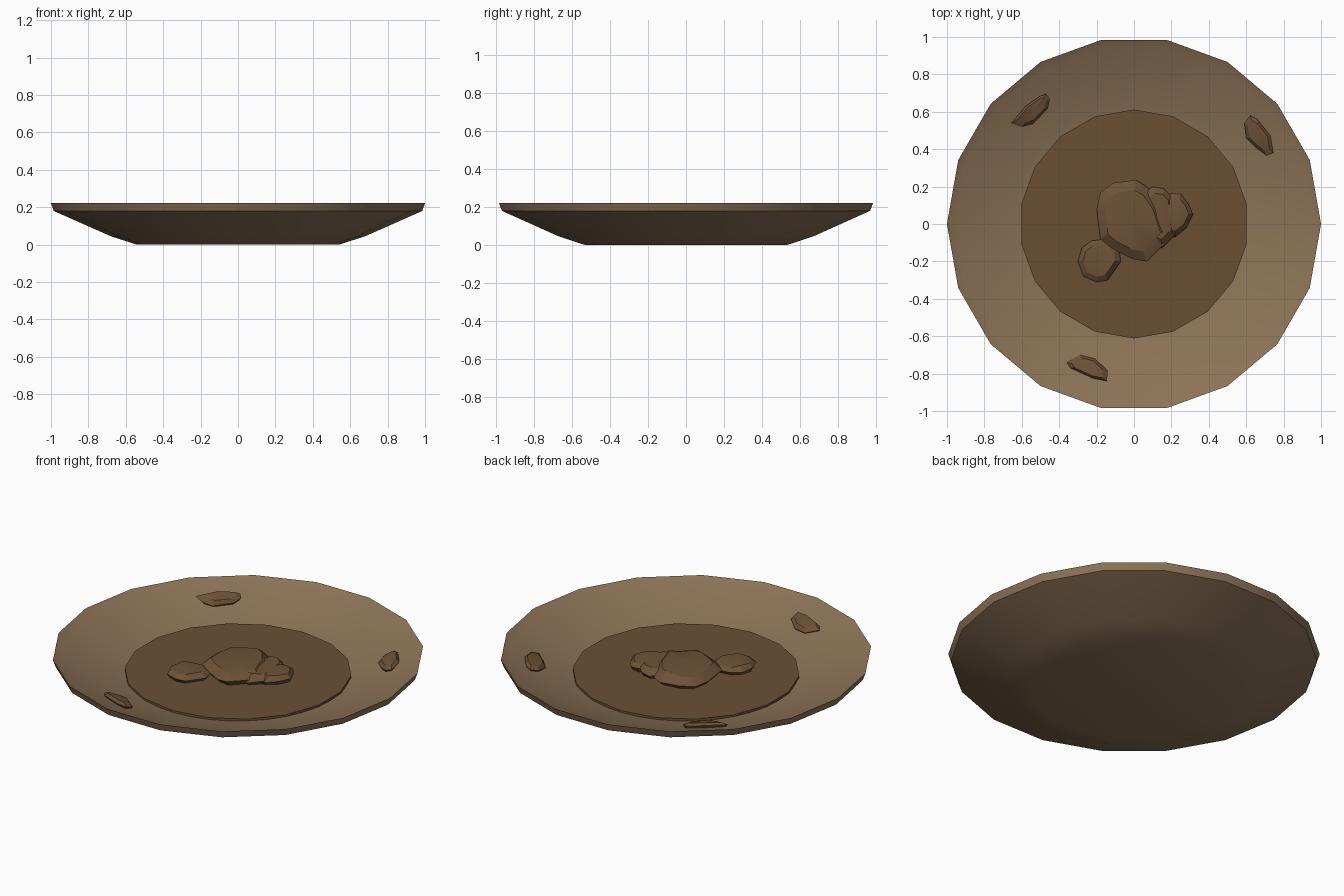
import bpy, bmesh, math, random
from mathutils import Vector

random.seed(4)
SIDES = 18
FLOOR = 0.115                      # height of the gravy surface

cube = bpy.data.objects.get("Cube")
if cube:
    bpy.data.objects.remove(cube, do_unlink=True)


def material(name, colour):
    m = bpy.data.materials.new(name)
    m.use_nodes = True
    m.diffuse_color = (*colour, 1)
    m.node_tree.nodes["Principled BSDF"].inputs["Base Color"].default_value = (*colour, 1)
    return m


def finish(name, bm, mat, angle):
    bmesh.ops.recalc_face_normals(bm, faces=bm.faces)
    mesh = bpy.data.meshes.new(name)
    bm.to_mesh(mesh)
    bm.free()
    mesh.materials.append(mat)
    obj = bpy.data.objects.new(name, mesh)
    bpy.context.collection.objects.link(obj)
    bpy.ops.object.select_all(action="DESELECT")
    obj.select_set(True)
    bpy.context.view_layer.objects.active = obj
    bpy.ops.object.shade_smooth_by_angle(angle=math.radians(angle))
    return obj


def skin(bm, rings):
    """Bridge successive rings of vertices with quads."""
    for a, b in zip(rings, rings[1:]):
        n = len(a)
        for i in range(n):
            j = (i + 1) % n
            bm.faces.new((a[i], a[j], b[j], b[i]))


def lathe(name, profile, mat, turn=0.0):
    bm = bmesh.new()
    rings = []
    for r, z in profile:
        angles = [math.tau * i / SIDES + turn for i in range(SIDES)]
        rings.append([bm.verts.new((r * math.cos(a), r * math.sin(a), z)) for a in angles])
    skin(bm, rings)
    bm.faces.new(rings[0])
    bm.faces.new(rings[-1])
    return finish(name, bm, mat, 30)


def rim_height(p):
    """Height of the sloping inside of the plate."""
    return FLOOR + (p.length - 0.66) * 0.283


def gravy_height(p):
    return FLOOR


def chunk(name, outline, height, mat, ground):
    """Rough faceted lump: tucked-in foot, wide waist, narrower uneven top."""
    bm = bmesh.new()
    pts = [Vector(p) for p in outline]
    centre = sum(pts, Vector((0, 0))) / len(pts)
    rings = []
    for scale, lift in ((0.85, -0.1), (1.0, 0.4), (0.75, 0.85)):
        ring = []
        for p in pts:
            q = centre + (p - centre) * scale
            wobble = random.uniform(-0.12, 0.12) if lift > 0 else 0
            ring.append(bm.verts.new((q.x, q.y, ground(q) + height * (lift + wobble))))
        rings.append(ring)
    skin(bm, rings)
    bm.faces.new(rings[0])
    peak = bm.verts.new((centre.x, centre.y, ground(centre) + height))
    top = rings[-1]
    for i, v in enumerate(top):
        bm.faces.new((v, top[(i + 1) % len(top)], peak))
    return finish(name, bm, mat, 20)


clay = material("light brown clay", (0.265, 0.172, 0.095))
gravy = material("dark brown gravy", (0.143, 0.078, 0.034))
meat = material("brown meat", (0.155, 0.084, 0.038))

# Plate: outside from the foot up to the rim, then the inside back down
lathe("plate", [(0.54, 0), (0.68, 0.045), (0.985, 0.18), (1, 0.222),
                (0.96, 0.2), (0.66, 0.115), (0.55, 0.085)], clay)

# Gravy disc, turned half a side against the plate
lathe("gravy", [(0.6, 0.095), (0.612, 0.1), (0.612, FLOOR)], gravy, math.pi / SIDES)

# Heap of meat in the middle
chunk("large_meat", [(-0.2, 0.08), (-0.18, 0.17), (-0.11, 0.22), (0.01, 0.235),
                     (0.07, 0.2), (0.14, 0.1), (0.19, -0.06), (0.14, -0.13),
                     (0.07, -0.2), (0, -0.19), (-0.12, -0.13), (-0.18, -0.08)],
      0.07, meat, gravy_height)
chunk("middle_meat", [(0.06, 0.17), (0.1, 0.2), (0.16, 0.19), (0.2, 0.15),
                      (0.22, -0.06), (0.15, -0.13), (0.06, -0.1)],
      0.06, meat, gravy_height)
chunk("side_meat", [(0.13, 0.11), (0.2, 0.165), (0.25, 0.16), (0.29, 0.11),
                    (0.315, 0.05), (0.28, -0.02), (0.22, -0.07), (0.14, -0.05)],
      0.055, meat, gravy_height)
chunk("small_meat", [(-0.3, -0.2), (-0.28, -0.13), (-0.23, -0.09), (-0.15, -0.08),
                     (-0.08, -0.14), (-0.07, -0.2), (-0.14, -0.3), (-0.2, -0.31),
                     (-0.27, -0.28)], 0.05, meat, gravy_height)

# Scraps lying on the sloping rim
scraps = {
    "back_right_scrap": [(-0.655, 0.54), (-0.6, 0.52), (-0.54, 0.535), (-0.46, 0.62),
                         (-0.45, 0.67), (-0.47, 0.695), (-0.5, 0.685), (-0.58, 0.63)],
    "back_left_scrap": [(0.59, 0.54), (0.62, 0.58), (0.66, 0.56), (0.73, 0.47),
                        (0.745, 0.38), (0.71, 0.365), (0.65, 0.41), (0.6, 0.46)],
    "front_scrap": [(-0.36, -0.74), (-0.29, -0.7), (-0.21, -0.72), (-0.14, -0.785),
                    (-0.145, -0.84), (-0.22, -0.825), (-0.34, -0.77)],
}
for name, outline in scraps.items():
    chunk(name, outline, 0.035, meat, rim_height)
